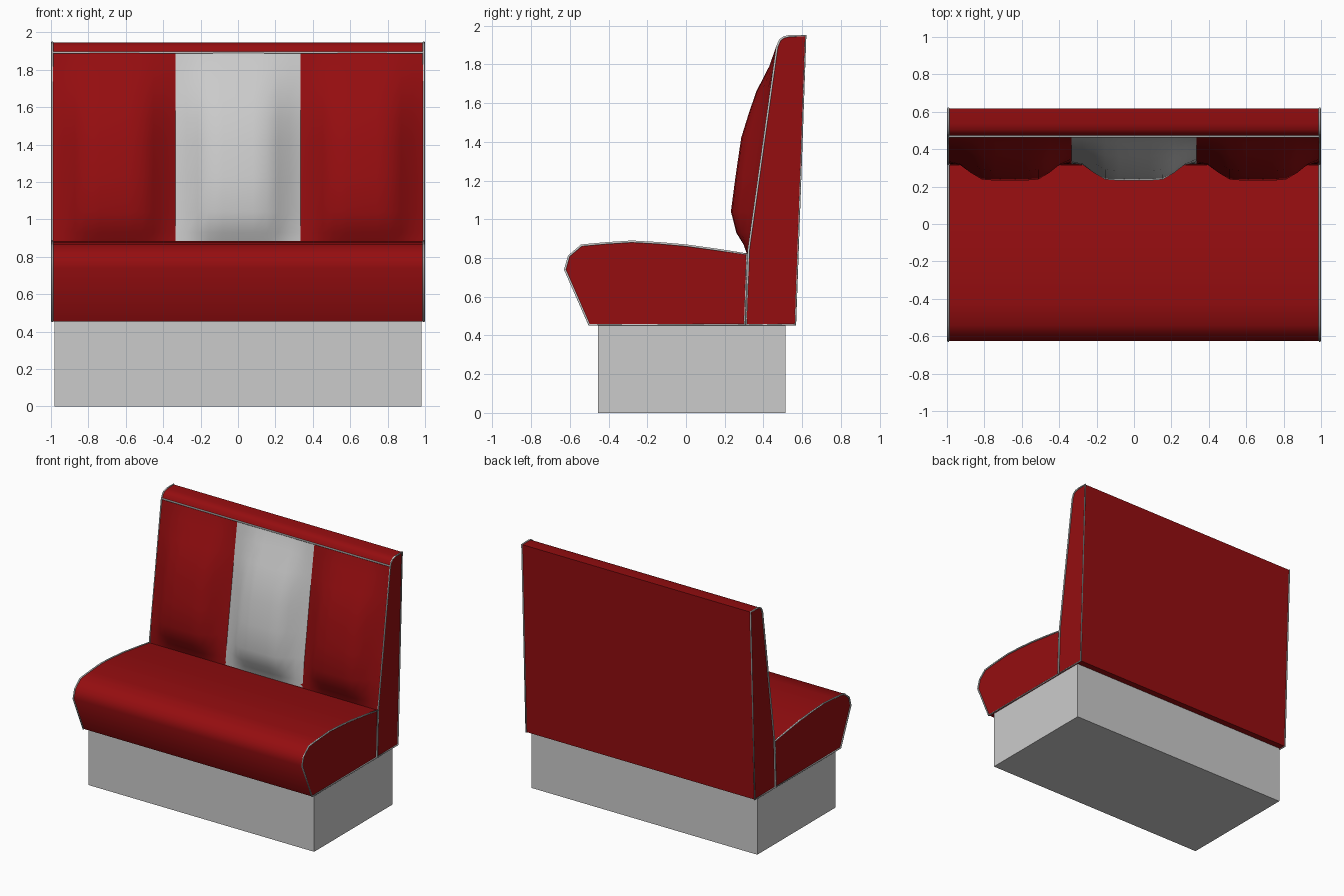
import bpy, math

if "Cube" in bpy.data.objects:
    bpy.data.objects.remove(bpy.data.objects["Cube"])

red = bpy.data.materials.new("red_vinyl")
red.diffuse_color = (0.3, 0.004, 0.005, 1)
red.use_nodes = True
red.node_tree.nodes["Principled BSDF"].inputs["Base Color"].default_value = red.diffuse_color


def make(name, verts, faces, mat=None, smooth=True):
    me = bpy.data.meshes.new(name)
    me.from_pydata(verts, [], faces)
    me.update()
    ob = bpy.data.objects.new(name, me)
    bpy.context.collection.objects.link(ob)
    if mat:
        me.materials.append(mat)
    if smooth:
        bpy.ops.object.select_all(action='DESELECT')
        ob.select_set(True)
        bpy.context.view_layer.objects.active = ob
        bpy.ops.object.shade_smooth_by_angle(angle=math.radians(45))
    return ob


def extrude(name, prof, hx, mat=None, smooth=True):
    # counter-clockwise (y, z) profile extruded across x
    n = len(prof)
    verts = [(x, y, z) for x in (-hx, hx) for y, z in prof]
    faces = [tuple(reversed(range(n))), tuple(range(n, 2 * n))]
    faces += [(i, (i + 1) % n, n + (i + 1) % n, n + i) for i in range(n)]
    return make(name, verts, faces, mat, smooth)


def piping(name, pts, closed, r=0.006):
    cu = bpy.data.curves.new(name, 'CURVE')
    cu.dimensions = '3D'
    cu.bevel_depth, cu.bevel_resolution = r, 1
    sp = cu.splines.new('POLY')
    sp.points.add(len(pts) - 1)
    for p, co in zip(sp.points, pts):
        p.co = (*co, 1)
    sp.use_cyclic_u = closed
    ob = bpy.data.objects.new(name, cu)
    bpy.context.collection.objects.link(ob)


# plinth
extrude("base", [(-0.455, 0), (0.515, 0), (0.515, 0.455), (-0.455, 0.455)], 0.98, smooth=False)

# seat cushion and backrest shell
seat = [(-0.5, 0.455), (0.303, 0.455), (0.315, 0.82), (0.16, 0.843), (0, 0.865), (-0.14, 0.877),
        (-0.28, 0.885), (-0.42, 0.876), (-0.54, 0.865), (-0.605, 0.81), (-0.625, 0.74)]
back = [(0.31, 0.455), (0.565, 0.455), (0.618, 1.947), (0.535, 1.947), (0.505, 1.94),
        (0.485, 1.925), (0.47, 1.89), (0.323, 0.84)]
extrude("seat", seat, 0.99, red)
extrude("backrest", back, 0.99, red)

# padded panels: rows of (z, rear y, front y), bulge factor across the width
rows = [(0.82, 0.322, 0.315), (0.87, 0.327, 0.297), (0.93, 0.335, 0.26), (1.04, 0.35, 0.232),
        (1.23, 0.377, 0.257), (1.42, 0.404, 0.285), (1.54, 0.42, 0.322), (1.66, 0.437, 0.363),
        (1.79, 0.455, 0.43), (1.89, 0.47, 0.465)]
bulge = [(0, 0.03), (0.09, 0.25), (0.18, 0.65), (0.27, 0.95), (0.38, 1), (0.5, 1),
         (0.62, 1), (0.73, 0.95), (0.82, 0.65), (0.91, 0.25), (1, 0.03)]
for name, x0, x1, mat in (("left_panel", -0.99, -0.335, red), ("middle_panel", -0.335, 0.335, None),
                          ("right_panel", 0.335, 0.99, red)):
    w = len(bulge)
    verts = [(x0 + (x1 - x0) * t, yb + (yf - yb) * f, z) for z, yb, yf in rows for t, f in bulge]
    faces = [(r * w + c, r * w + c + 1, (r + 1) * w + c + 1, (r + 1) * w + c)
             for r in range(len(rows) - 1) for c in range(w - 1)]
    make(name, verts, faces, mat)

# piping around both ends and along the top of the panels
for side, x in (("left", -0.993), ("right", 0.993)):
    piping(side + "_seat_piping", [(x, y, z) for y, z in seat], True)
    piping(side + "_back_piping", [(x, y, z) for y, z in back], True)
piping("top_piping", [(-0.99, 0.468, 1.893), (0.99, 0.468, 1.893)], False)
